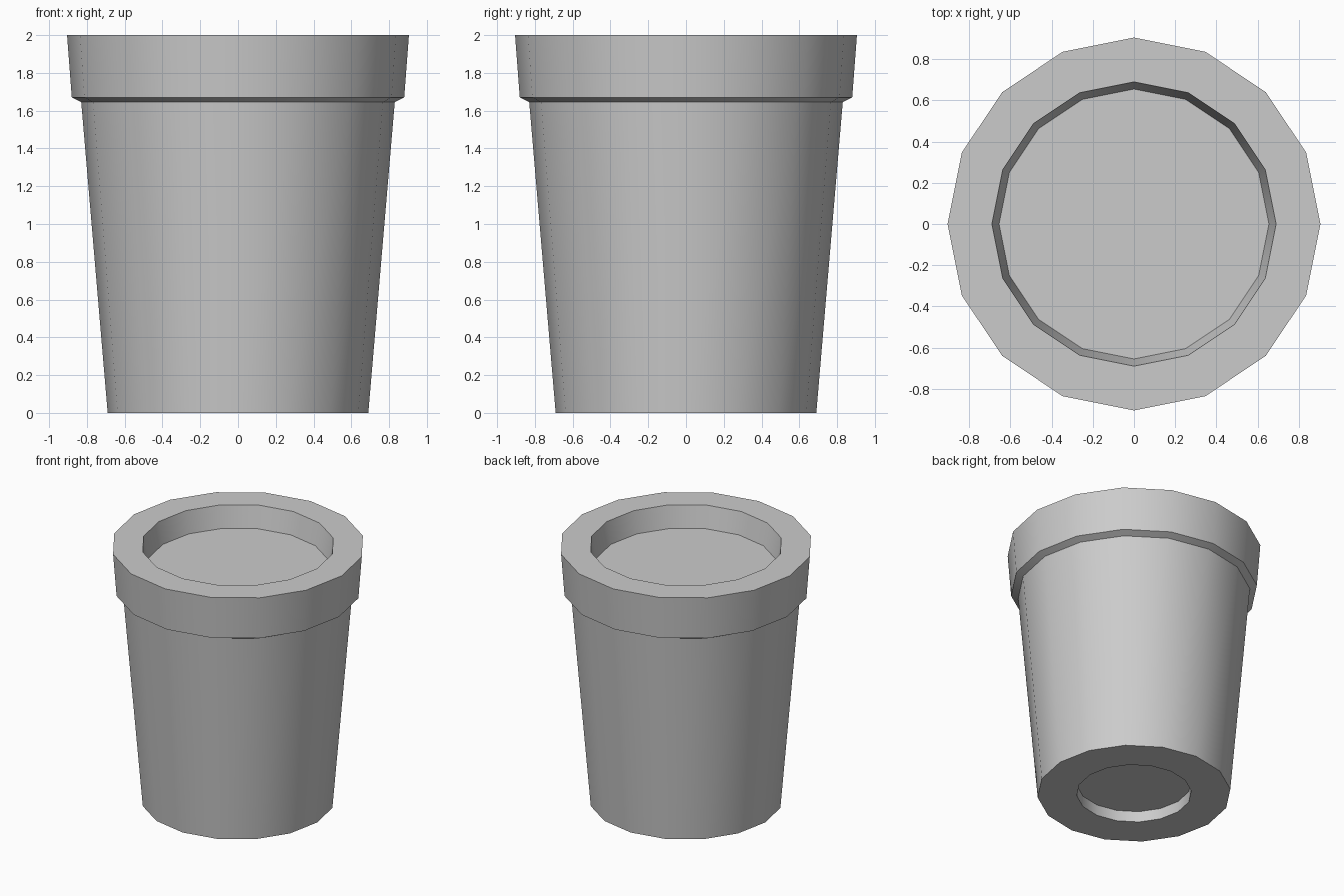
import bpy, bmesh
from math import sin, cos, tau, radians

if "Cube" in bpy.data.objects:
    bpy.data.objects.remove(bpy.data.objects["Cube"])

SIDES = 16


def lathe(name, profile):
    """Turn a (radius, height) profile around z and cap both ends."""
    bm = bmesh.new()
    rings = [[bm.verts.new((r * cos(tau * i / SIDES), r * sin(tau * i / SIDES), z))
              for i in range(SIDES)] for r, z in profile]
    for a, b in zip(rings, rings[1:]):
        for i in range(SIDES):
            j = (i + 1) % SIDES
            bm.faces.new((a[i], a[j], b[j], b[i]))
    bm.faces.new(rings[0])
    bm.faces.new(rings[-1])
    bmesh.ops.recalc_face_normals(bm, faces=bm.faces)
    mesh = bpy.data.meshes.new(name)
    bm.to_mesh(mesh)
    bm.free()
    obj = bpy.data.objects.new(name, mesh)
    bpy.context.collection.objects.link(obj)
    bpy.ops.object.select_all(action='DESELECT')
    obj.select_set(True)
    bpy.context.view_layer.objects.active = obj
    bpy.ops.object.shade_smooth_by_angle(angle=radians(30))
    return obj


# Pot: recessed base, tapered wall, overhanging rim, sunken soil surface
lathe("plant_pot", [
    (0.41, 0.085), (0.41, 0.0),
    (0.69, 0.0), (0.83, 1.645),
    (0.88, 1.67), (0.905, 2.0),
    (0.69, 2.0), (0.655, 1.83),
])
